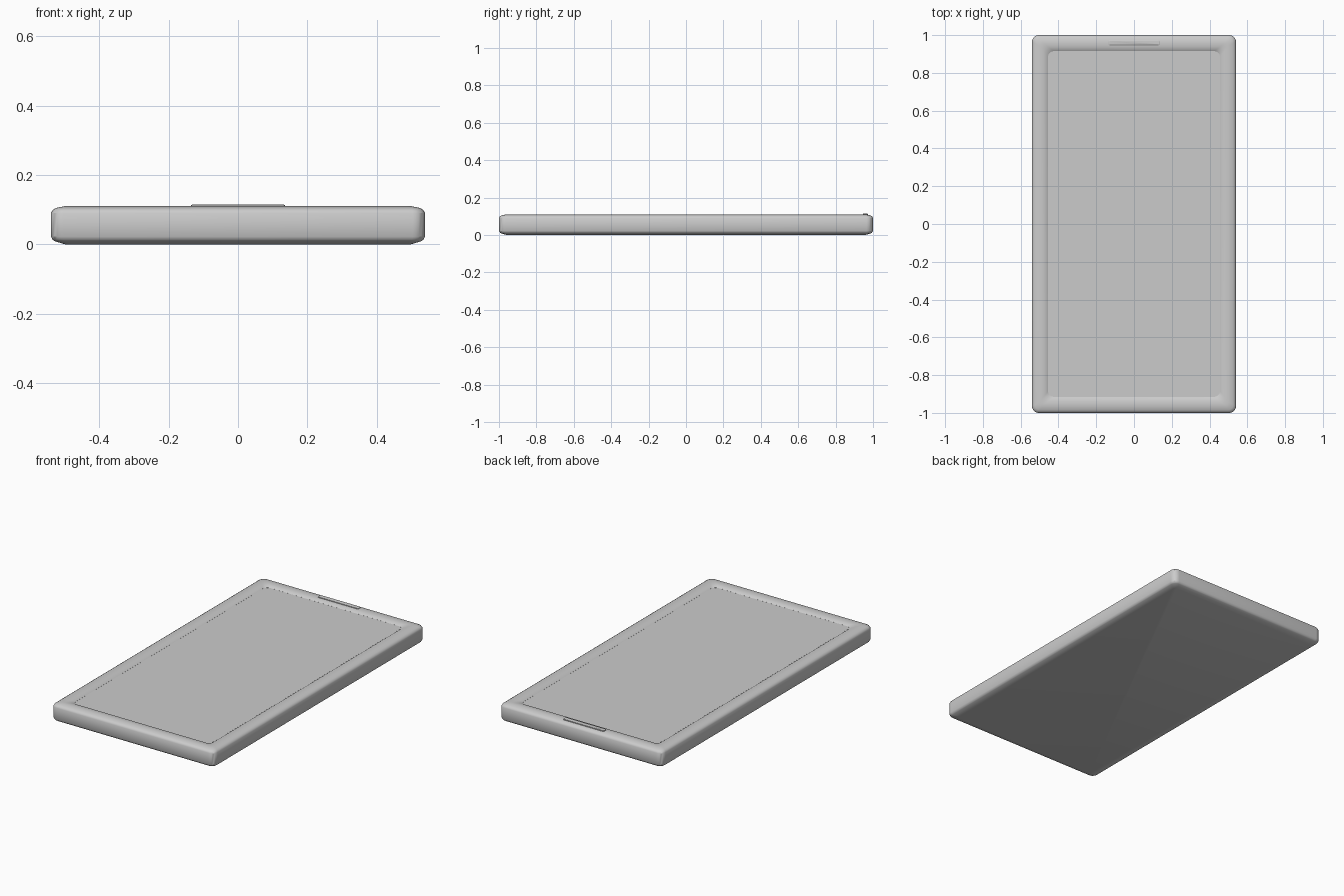
import bpy, bmesh, math

if "Cube" in bpy.data.objects:
    bpy.data.objects.remove(bpy.data.objects["Cube"])


def rounded_rect(hx, hy, r, z, cy=0.0, seg=6):
    """Loop of points round a rectangle with rounded corners."""
    pts = []
    for k, (sx, sy) in enumerate([(1, 1), (-1, 1), (-1, -1), (1, -1)]):
        for i in range(seg + 1):
            a = math.pi / 2 * (k + i / seg)
            pts.append((sx * (hx - r) + r * math.cos(a),
                        cy + sy * (hy - r) + r * math.sin(a), z))
    return pts


def loft(name, hx, hy, rings, cy=0.0):
    """Skin stacked rings of (inset, z, corner radius), capping both ends."""
    bm = bmesh.new()
    loops = [[bm.verts.new(p) for p in rounded_rect(hx - d, hy - d, r, z, cy)]
             for d, z, r in rings]
    n = len(loops[0])
    for a, b in zip(loops, loops[1:]):
        for i in range(n):
            j = (i + 1) % n
            bm.faces.new((a[i], a[j], b[j], b[i]))
    bm.faces.new(loops[0][::-1])
    bm.faces.new(loops[-1])
    bmesh.ops.recalc_face_normals(bm, faces=bm.faces)
    me = bpy.data.meshes.new(name)
    bm.to_mesh(me)
    bm.free()
    ob = bpy.data.objects.new(name, me)
    bpy.context.collection.objects.link(ob)
    bpy.ops.object.select_all(action='DESELECT')
    ob.select_set(True)
    bpy.context.view_layer.objects.active = ob
    bpy.ops.object.shade_smooth_by_angle(angle=math.radians(32))
    return ob


# Case: chamfered underside, straight walls, bezel dipping to the screen
loft("case", 0.54, 1.0, [
    (0.040, 0.000, 0.020),
    (0.010, 0.009, 0.030),
    (0.005, 0.013, 0.033),
    (0.000, 0.022, 0.036),
    (0.000, 0.090, 0.036),
    (0.005, 0.099, 0.033),
    (0.015, 0.105, 0.028),
    (0.040, 0.110, 0.020),
    (0.062, 0.108, 0.024),
    (0.076, 0.104, 0.028),
    (0.085, 0.098, 0.030),
    (0.085, 0.093, 0.030),
])

# Screen panel set into the bezel
loft("screen", 0.4545, 0.9145, [(0, 0.094, 0.03), (0, 0.098, 0.03)])

# Earpiece bar on the top bezel
loft("earpiece", 0.135, 0.013, [
    (0.000, 0.100, 0.006),
    (0.000, 0.113, 0.006),
    (0.003, 0.115, 0.004),
], cy=0.959)
